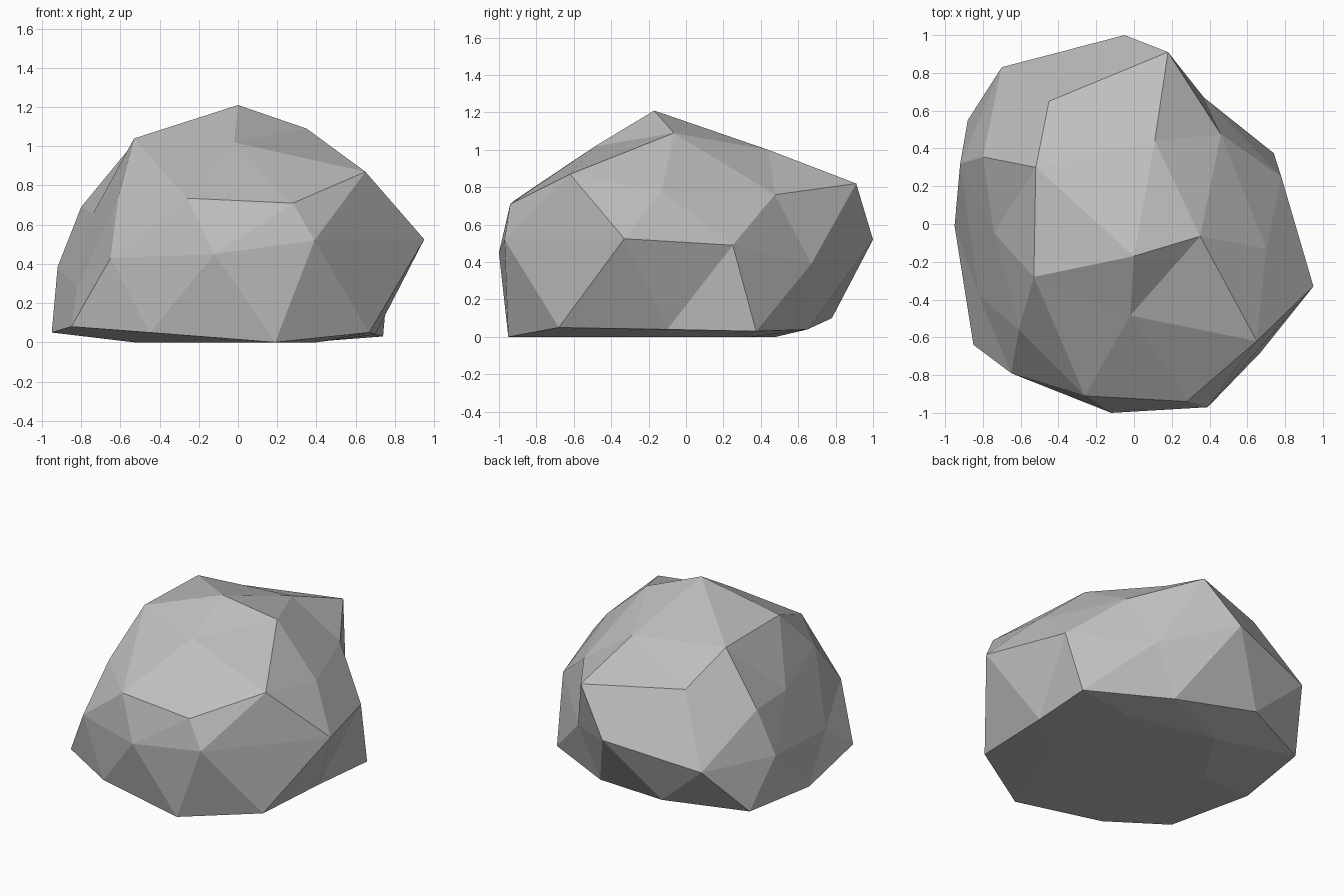
import bpy, bmesh

if "Cube" in bpy.data.objects:
    bpy.data.objects.remove(bpy.data.objects["Cube"])

# Rings of a faceted boulder, from crown to base, each running
# counter-clockwise from the front (a dented icosphere layout: 1-5-10-10-10-5-1)
PEAK = [(0, -.17, 1.21)]
CROWN = [(-.02, -.485, 1.02), (.35, -.065, 1.09), (.11, .44, 1.0),
         (-.52, .30, 1.03), (-.53, -.28, 1.04)]
SHOULDER = [(.28, -.94, .71), (.65, -.62, .87), (.70, -.13, .78), (.46, .475, .76),
            (.18, .91, .82), (-.45, .65, .85), (-.80, .355, .69), (-.74, -.05, .655),
            (-.61, -.56, .74), (-.26, -.91, .735)]
WAIST = [(-.12, -1.0, .45), (.39, -.97, .52), (.95, -.33, .525), (.78, .25, .49),
         (.37, .67, .39), (-.05, 1.0, .52), (-.70, .83, .40), (-.92, .32, .385),
         (-.82, -.38, .28), (-.65, -.79, .43)]
FOOT = [(.19, -.95, 0), (.67, -.68, .05), (.70, -.10, .04), (.74, .375, .03),
        (.21, .65, .04), (-.36, .78, .10), (-.88, .55, .07), (-.95, -.01, .05),
        (-.85, -.64, .08), (-.45, -.85, .05)]
BASE = [(.40, -.30, 0), (.35, .35, 0), (-.27, .48, 0), (-.53, .06, 0), (-.20, -.45, 0)]
BASE_MIDDLE = [(-.03, 0, 0)]

bm = bmesh.new()


def ring(points):
    return [bm.verts.new(p) for p in points]


def cap(pole, inner, outer):
    """Close an end: pole to 5 points to 10 points (outer[2i] sits by inner[i])."""
    for i in range(5):
        a, b = inner[i], inner[(i + 1) % 5]
        v, e, w = outer[2 * i], outer[2 * i + 1], outer[(2 * i + 2) % 10]
        for tri in ((pole, a, b), (a, e, b), (a, v, e), (b, e, w)):
            bm.faces.new(tri)


def band(edge, middle, shift=0):
    """Zigzag strip of triangles between two rings of 10."""
    for k in range(10):
        n = (k + 1) % 10
        bm.faces.new((edge[k], middle[k], middle[n]))
        bm.faces.new((edge[k], middle[n], edge[n]))


peak, crown, shoulder, waist, foot, base, middle = map(
    ring, (PEAK, CROWN, SHOULDER, WAIST, FOOT, BASE, BASE_MIDDLE))
cap(peak[0], crown, shoulder)
band(shoulder, waist)
band(foot, waist)
cap(middle[0], base, foot[1:] + foot[:1])
bmesh.ops.recalc_face_normals(bm, faces=bm.faces[:])

# Boulder object, flat shaded, one grey
mesh = bpy.data.meshes.new("boulder")
bm.to_mesh(mesh)
bm.free()
stone = bpy.data.materials.new("stone_grey")
stone.diffuse_color = (.52, .52, .52, 1)
stone.use_nodes = True
stone.node_tree.nodes["Principled BSDF"].inputs["Base Color"].default_value = stone.diffuse_color
mesh.materials.append(stone)
boulder = bpy.data.objects.new("boulder", mesh)
bpy.context.collection.objects.link(boulder)
